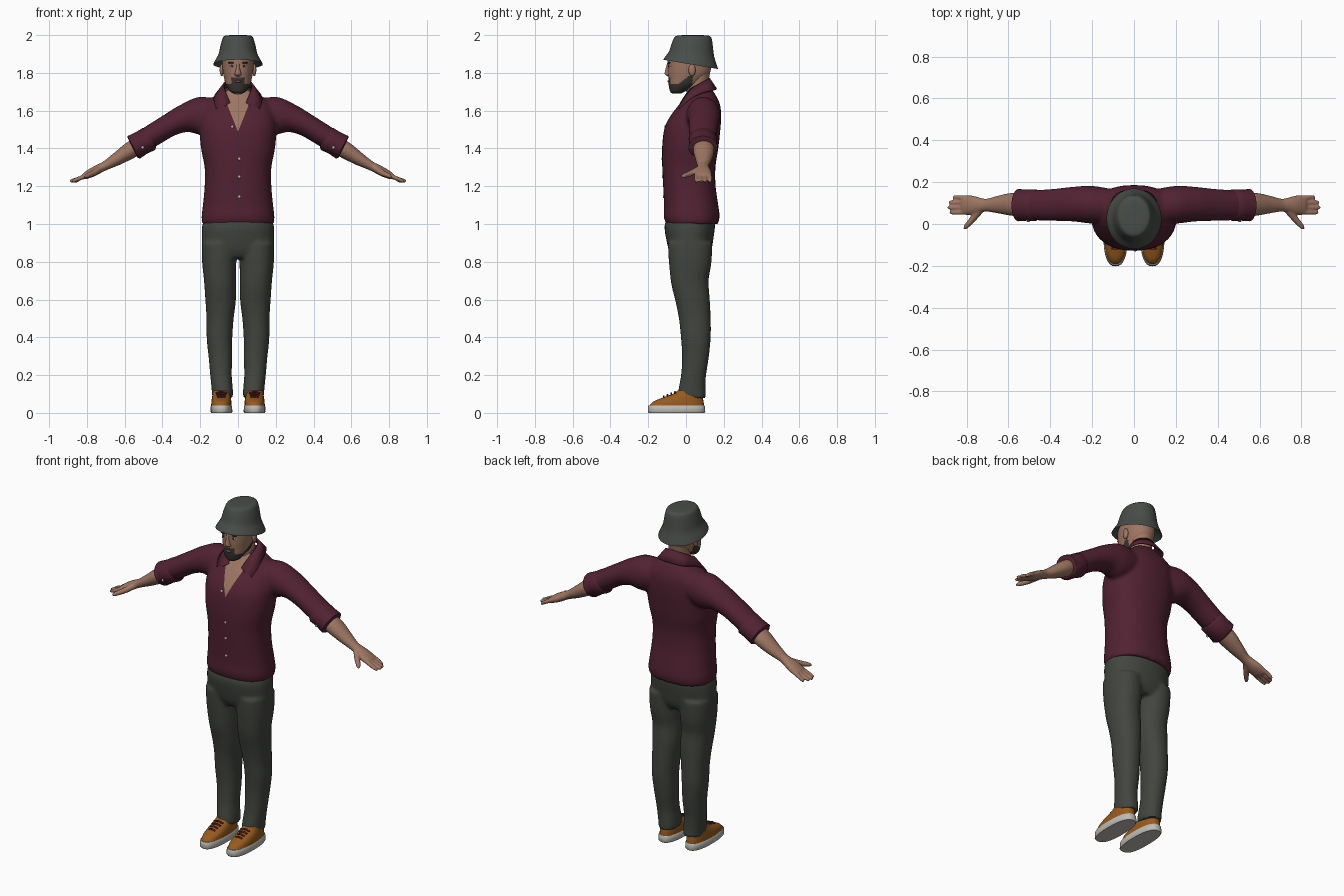
import bpy, bmesh, math
from mathutils import Vector, Matrix
from mathutils.bvhtree import BVHTree

if "Cube" in bpy.data.objects:
    bpy.data.objects.remove(bpy.data.objects["Cube"])


def material(name, *rgb):
    m = bpy.data.materials.new(name)
    m.use_nodes = True
    m.diffuse_color = (*rgb, 1)
    m.node_tree.nodes["Principled BSDF"].inputs["Base Color"].default_value = (*rgb, 1)
    return m


SHIRT = material("wine cloth", .085, .016, .032)
PANTS = material("charcoal cloth", .055, .06, .05)
HAT = material("grey felt", .066, .074, .066)
SKIN = material("skin", .34, .18, .125)
HAIR = material("dark hair", .04, .035, .03)
SHOE = material("tan suede", .31, .105, .014)
SOLE = material("off white rubber", .52, .5, .46)
LACE = material("dark red lace", .1, .015, .02)
PALE = material("pale button", .5, .5, .48)
LIP = material("lip", .26, .1, .08)


def spline(points, steps):
    """Smooth path through points of any dimension."""
    p = [Vector(q) for q in points]
    out = []
    for i in range(len(p) - 1):
        a, b, c, d = p[max(i - 1, 0)], p[i], p[i + 1], p[min(i + 2, len(p) - 1)]
        for k in range(steps):
            t = k / steps
            out.append(b + (c - a) * (t / 2) + (a * 2 - b * 5 + c * 4 - d) * (t * t / 2)
                       + (b * 3 - a - c * 3 + d) * (t ** 3 / 2))
    return out + [p[-1]]


def loft(bm, rings, side=1, flat=False, power=2, steps=4, sides=32):
    """Skin rings of (x, y, z, half width, half depth); flat keeps them level."""
    path = spline(rings, steps)
    loops = []
    for i, r in enumerate(path):
        t = path[min(i + 1, len(path) - 1)].to_3d() - path[max(i - 1, 0)].to_3d()
        t = Vector((0, 0, -1)) if flat else t.normalized()
        v = t.cross(Vector((0, 1, 0))).normalized()
        u = v.cross(t)
        loop = []
        for k in range(sides):
            a = math.tau * k / sides
            c, s = (math.copysign(abs(f) ** (2 / power), f) for f in (math.cos(a), math.sin(a)))
            co = r.to_3d() + v * (c * r[3]) + u * (s * r[4])
            loop.append(bm.verts.new((co.x * side, co.y, co.z)))
        loops.append(loop)
    for a, b in zip(loops, loops[1:]):
        for k in range(sides):
            j = (k + 1) % sides
            bm.faces.new((a[k], a[j], b[j], b[k]))
    bm.faces.new(loops[0])
    bm.faces.new(loops[-1])


def level(bm, rows, side=1, x=0, **kw):
    """Level rings given as (z, centre y, half width, half depth)."""
    loft(bm, [(x, cy, z, hx, hy) for z, cy, hx, hy in rows], side, flat=True, **kw)


def ball(bm, at, size):
    mat = Matrix.Translation(at) @ Matrix.Diagonal((*size, 1))
    bmesh.ops.create_uvsphere(bm, u_segments=16, v_segments=10, radius=1, matrix=mat)


def finish(name, bm, *mats, voxel=0, rule=None, angle=50):
    bmesh.ops.recalc_face_normals(bm, faces=bm.faces)
    mesh = bpy.data.meshes.new(name)
    bm.to_mesh(mesh)
    bm.free()
    ob = bpy.data.objects.new(name, mesh)
    bpy.context.collection.objects.link(ob)
    if voxel:  # blend overlapping volumes into one skin
        m = ob.modifiers.new("blend", 'REMESH')
        m.mode, m.voxel_size = 'VOXEL', voxel
        m = ob.modifiers.new("soften", 'SMOOTH')
        m.factor, m.iterations = .5, 5
        dg = bpy.context.evaluated_depsgraph_get()
        baked = bpy.data.meshes.new_from_object(ob.evaluated_get(dg))
        ob.modifiers.clear()
        ob.data = baked
    ob.data.materials.clear()
    for m in mats:
        ob.data.materials.append(m)
    for p in ob.data.polygons:
        p.material_index = rule(p.center) if rule else 0
    bpy.ops.object.select_all(action='DESELECT')
    ob.select_set(True)
    bpy.context.view_layer.objects.active = ob
    bpy.ops.object.shade_smooth_by_angle(angle=math.radians(angle))
    return ob


SIDES = ((1, "left"), (-1, "right"))

# Shirt: torso and sleeves blended
bm = bmesh.new()
level(bm, [(1, .032, .19, .138), (1.04, .03, .193, .148), (1.1, .027, .186, .144),
           (1.2, .018, .177, .139), (1.3, .015, .177, .141), (1.4, .022, .196, .149),
           (1.5, .033, .204, .149), (1.56, .048, .2, .138), (1.62, .068, .185, .115),
           (1.66, .078, .15, .092), (1.7, .08, .09, .066), (1.72, .08, .07, .05)], power=2.3)
for s, n in SIDES:
    loft(bm, [(.1, .085, 1.585, .08, .08), (.2, .092, 1.573, .1, .09), (.28, .095, 1.56, .076, .084),
              (.36, .092, 1.525, .062, .078), (.44, .09, 1.477, .06, .074),
              (.52, .09, 1.428, .058, .07)], s)
shirt = finish("shirt", bm, SHIRT, SKIN, voxel=.01)

# Open neckline, cut as a clean V
SLOPE = .4
bm = bmesh.new()
bm.from_mesh(shirt.data)
for s, n in SIDES:
    faces = [f for f in bm.faces if f.calc_center_median().y < .03 and f.calc_center_median().z > 1.46]
    geom = list({e for f in faces for e in (*f.verts, *f.edges, f)})
    bmesh.ops.bisect_plane(bm, geom=geom, plane_co=(0, 0, 1.488), plane_no=(1, 0, -s * SLOPE))
for f in bm.faces:
    c = f.calc_center_median()
    f.material_index = int(c.y < .03 and abs(c.x) < (c.z - 1.488) * SLOPE)
surface = BVHTree.FromBMesh(bm)
bm.to_mesh(shirt.data)
bm.free()

# Shirt buttons
bm = bmesh.new()
for x, z in ((-.03, 1.515), (.006, 1.345), (.006, 1.25), (.006, 1.145)):
    hit = surface.ray_cast(Vector((x, -1, z)), Vector((0, 1, 0)))[0]
    if hit:
        ball(bm, hit, (.008, .004, .008))
for s, n in SIDES:
    ball(bm, (s * .505, .013, 1.405), (.008, .004, .008))
finish("buttons", bm, PALE)

# Collar: folded sheet around the neck, top edge then outer edge
half = [(.042, -.03, 1.645, .108, -.05, 1.592), (.07, .015, 1.71, .128, 0, 1.65),
        (.078, .06, 1.738, .12, .07, 1.69), (.06, .105, 1.762, .085, .145, 1.71)]
other = [(-a, b, c, -d, e, f) for a, b, c, d, e, f in reversed(half)]
bm = bmesh.new()
pairs = [(bm.verts.new(r[:3]), bm.verts.new(r[3:]))
         for r in spline(half + [(0, .125, 1.775, 0, .165, 1.715)] + other, 5)]
for a, b in zip(pairs, pairs[1:]):
    bm.faces.new((a[0], b[0], b[1], a[1]))
collar = finish("collar", bm, SHIRT)
collar.modifiers.new("thickness", 'SOLIDIFY').thickness = .008

# Trousers: hips and legs blended
bm = bmesh.new()
level(bm, [(1.04, .028, .175, .125), (.99, .02, .19, .134), (.92, .02, .192, .125),
           (.86, .022, .188, .112), (.82, .022, .17, .09)], power=2.2)
for s, n in SIDES:
    loft(bm, [(.1, .022, .9, .092, .118), (.099, .022, .8, .091, .113), (.095, .02, .7, .085, .1),
              (.092, .035, .6, .081, .091), (.095, .047, .5, .072, .084), (.098, .052, .4, .068, .079),
              (.093, .05, .3, .063, .071), (.09, .04, .2, .057, .066), (.083, .032, .12, .056, .072),
              (.082, .03, .08, .055, .075)], s, power=2.2)
finish("trousers", bm, PANTS, voxel=.01)

for s, n in SIDES:
    # Rolled cuff
    bm = bmesh.new()
    loft(bm, [(.462, .09, 1.456, .057, .068), (.472, .09, 1.45, .067, .076), (.51, .09, 1.43, .064, .074),
              (.552, .09, 1.406, .068, .077), (.558, .09, 1.403, .06, .069)], s, steps=1)
    finish(n + "_cuff", bm, SHIRT)

    # Forearm, palm, fingers and thumb
    bm = bmesh.new()
    loft(bm, [(.5, .09, 1.432, .046, .052), (.57, .094, 1.39, .045, .056), (.64, .093, 1.345, .035, .044),
              (.7, .09, 1.31, .025, .031), (.73, .09, 1.295, .024, .034), (.77, .09, 1.274, .024, .045),
              (.81, .09, 1.254, .018, .047), (.825, .09, 1.247, .01, .04)], s)
    for tip, y in ((.866, .127), (.884, .103), (.889, .079), (.88, .055)):
        r = .0115
        loft(bm, [(.8, .09 + (y - .09) * .95, 1.259, r, r), (.835, y, 1.243, r, r),
                  (tip - .008, y, 1.228, r * .85, r * .85), (tip, y, 1.224, r * .4, r * .4)], s, sides=16)
    loft(bm, [(.73, .075, 1.292, .018, .02), (.765, .03, 1.27, .016, .016),
              (.8, -.01, 1.255, .012, .012), (.812, -.024, 1.25, .005, .005)], s, sides=16)
    finish(n + "_forearm_and_hand", bm, SKIN, voxel=.005)

    # Shoe: sole, upper and laces
    bm = bmesh.new()
    level(bm, [(0, -.05, .054, .148), (.006, -.05, .058, .152), (.034, -.05, .057, .151),
               (.04, -.05, .053, .147)], s, .088, power=2.5, steps=1)
    finish(n + "_sole", bm, SOLE)
    bm = bmesh.new()
    level(bm, [(.035, -.05, .054, .146), (.06, -.04, .053, .133), (.08, -.018, .05, .108),
               (.1, .012, .046, .084), (.118, .025, .043, .068)], s, .088, power=2.4)
    finish(n + "_shoe_upper", bm, SHOE)
    bm = bmesh.new()
    for k in range(4):
        y, z, w = -.118 + k * .02, .086 + k * .008, .02 + k * .003
        loft(bm, [(.088 - w, y, z - .005, .005, .005), (.088, y, z + .001, .005, .005),
                  (.088 + w, y, z - .005, .005, .005)], s, sides=10)
    finish(n + "_laces", bm, LACE)


# Head with a painted beard
def beard(c):
    jaw = c.y < .035 and c.z < 1.738 + max(0, c.y + .045) * .75
    chin = abs(c.x) < .036 and c.y < -.05 and c.z < 1.774
    return int(jaw or chin)


bm = bmesh.new()
level(bm, [(1.69, -.05, .022, .022), (1.7, -.045, .04, .038), (1.715, -.034, .052, .054),
           (1.74, -.012, .065, .08), (1.77, .004, .073, .097), (1.8, .015, .079, .111),
           (1.84, .019, .083, .116), (1.88, .02, .083, .115), (1.93, .03, .07, .09)],
      power=2.15, steps=6, sides=64)
finish("head", bm, SKIN, HAIR, rule=beard)

bm = bmesh.new()
level(bm, [(1.58, .075, .07, .055), (1.66, .068, .062, .06), (1.73, .06, .058, .058), (1.8, .065, .06, .062)])
finish("neck", bm, SKIN)

bm = bmesh.new()
level(bm, [(1.782, -.088, .01, .01), (1.79, -.092, .019, .017), (1.8, -.094, .016, .019),
           (1.83, -.093, .009, .013), (1.855, -.09, .009, .008)], sides=16)
finish("nose", bm, SKIN)

for s, n in SIDES:
    for part, mat, at, size in (
            ("ear", SKIN, (.086, .032, 1.815), (.011, .019, .032)),
            ("eye", PALE, (.032, -.087, 1.836), (.013, .006, .006)),
            ("iris", HAIR, (.032, -.091, 1.836), (.006, .004, .006)),
            ("eyebrow", HAIR, (.034, -.089, 1.854), (.02, .007, .005))):
        bm = bmesh.new()
        ball(bm, (at[0] * s, *at[1:]), size)
        finish(n + "_" + part, bm, mat)

bm = bmesh.new()
ball(bm, (0, -.092, 1.755), (.019, .007, .006))
finish("lips", bm, LIP)

# Bucket hat, brim dipping to the back
bm = bmesh.new()
level(bm, [(1.885, .025, .09, .112), (1.85, .025, .126, .14), (1.848, .025, .13, .144),
           (1.875, .028, .116, .131), (1.902, .03, .102, .119), (1.94, .032, .094, .111),
           (1.975, .035, .084, .103), (1.992, .036, .076, .094), (1.998, .036, .062, .078),
           (2, .036, .03, .04)], steps=2, sides=48)
for v in bm.verts:
    v.co.z -= .17 * (v.co.y - .025) * min(1, max(0, (1.985 - v.co.z) / .12))
finish("bucket_hat", bm, HAT)
